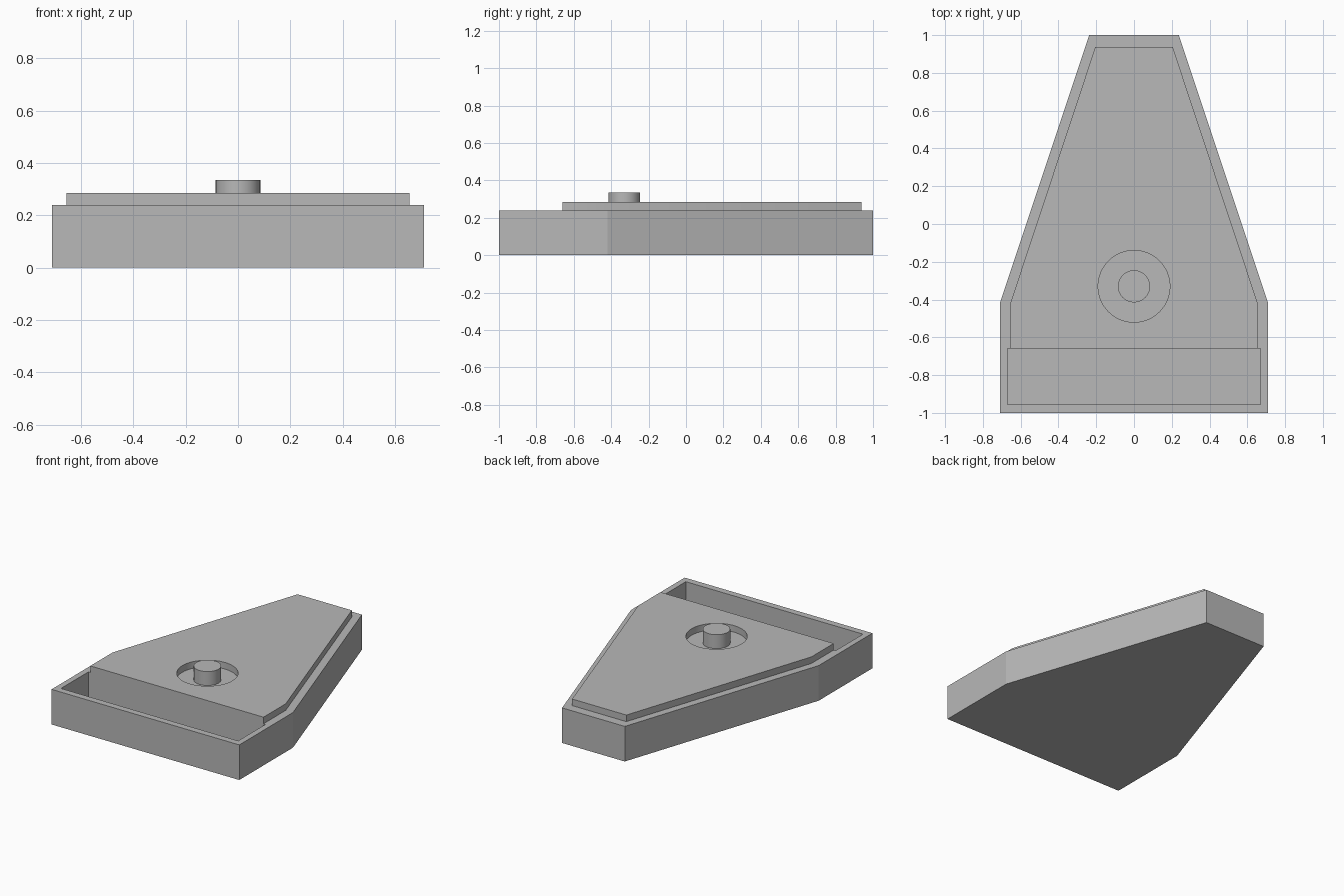
import bpy
import bmesh

old = bpy.data.objects.get("Cube")
if old:
    bpy.data.objects.remove(old, do_unlink=True)

# Single grey material
GREY = (0.48, 0.48, 0.48, 1.0)
grey = bpy.data.materials.new("plain grey")
grey.use_nodes = True
grey.diffuse_color = GREY
grey.node_tree.nodes["Principled BSDF"].inputs["Base Color"].default_value = GREY


def prism(name, outline, z0, z1):
    """Extrude a counter-clockwise outline from z0 up to z1."""
    bm = bmesh.new()
    face = bm.faces.new([bm.verts.new((x, y, z0)) for x, y in outline])
    top = bmesh.ops.extrude_face_region(bm, geom=[face])["geom"]
    verts = [v for v in top if isinstance(v, bmesh.types.BMVert)]
    bmesh.ops.translate(bm, verts=verts, vec=(0, 0, z1 - z0))
    bmesh.ops.recalc_face_normals(bm, faces=bm.faces)
    mesh = bpy.data.meshes.new(name)
    bm.to_mesh(mesh)
    bm.free()
    mesh.materials.append(grey)
    obj = bpy.data.objects.new(name, mesh)
    bpy.context.collection.objects.link(obj)
    return obj


def cylinder(name, radius, y, z0, z1):
    bpy.ops.mesh.primitive_cylinder_add(
        vertices=64, radius=radius, depth=z1 - z0, location=(0, y, (z0 + z1) / 2))
    obj = bpy.context.object
    obj.name = name
    obj.data.materials.append(grey)
    return obj


def smooth(obj):
    bpy.ops.object.select_all(action='DESELECT')
    obj.select_set(True)
    bpy.context.view_layer.objects.active = obj
    bpy.ops.object.shade_smooth_by_angle()


def cut(obj, cutter):
    """Subtract the cutter from obj, then discard the cutter."""
    cutter.hide_render = True
    mod = obj.modifiers.new("cut", 'BOOLEAN')
    mod.operation = 'DIFFERENCE'
    mod.solver = 'EXACT'
    mod.object = cutter
    bpy.context.view_layer.objects.active = obj
    bpy.ops.object.modifier_apply(modifier=mod.name)
    bpy.data.objects.remove(cutter, do_unlink=True)


def tapered(front, shoulder, back, wide, narrow):
    """Straight sides from front to shoulder, then tapering to the back."""
    right = [(wide, front), (wide, shoulder), (narrow, back)]
    return right + [(-x, y) for x, y in reversed(right)]


RIM, DECK, FLOOR = 0.24, 0.285, 0.05
STEP, PIN_Y = -0.66, -0.33

# Base with the open trough along the front
base = prism("base", tapered(-1, -0.42, 1, 0.71, 0.237), 0, RIM)
trough = [(-0.67, -0.955), (0.67, -0.955), (0.67, STEP), (-0.67, STEP)]
cut(base, prism("trough_cutter", trough, FLOOR, DECK))

# Raised deck with the round recess
deck = prism("deck", tapered(STEP, -0.42, 0.937, 0.655, 0.205), RIM, DECK)
cut(deck, cylinder("recess_cutter", 0.19, PIN_Y, RIM - 0.1, DECK + 0.1))
smooth(deck)

# Central pin standing in the recess
smooth(cylinder("pin", 0.085, PIN_Y, RIM, 0.335))
